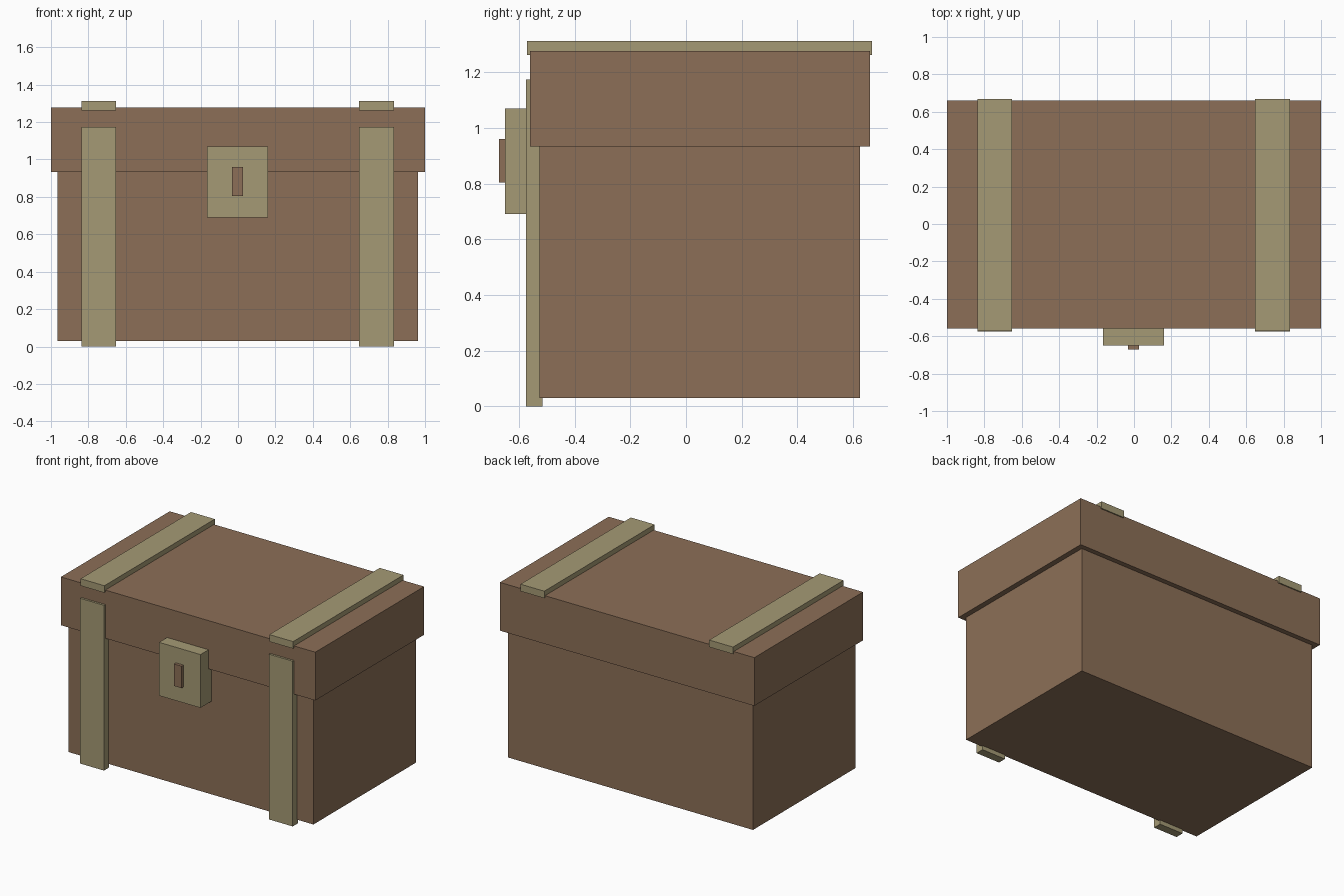
import bpy

if "Cube" in bpy.data.objects:
    bpy.data.objects.remove(bpy.data.objects["Cube"])


def material(name, rgb):
    m = bpy.data.materials.new(name)
    m.diffuse_color = (*rgb, 1.0)
    m.use_nodes = True
    m.node_tree.nodes["Principled BSDF"].inputs["Base Color"].default_value = m.diffuse_color
    return m


wood = material("brown wood", (0.262, 0.159, 0.095))
metal = material("dull brass", (0.378, 0.323, 0.178))


def box(name, x, y, z, mat):
    """Box spanning the given (min, max) ranges."""
    spans = (x, y, z)
    bpy.ops.mesh.primitive_cube_add(size=1, location=[(a + b) / 2 for a, b in spans])
    ob = bpy.context.object
    ob.name = name
    ob.scale = [b - a for a, b in spans]
    bpy.ops.object.transform_apply(location=False, rotation=False, scale=True)
    ob.data.materials.append(mat)
    return ob


# Chest body and overhanging lid
box("chest_body", (-0.965, 0.962), (-0.527, 0.626), (0.03, 0.935), wood)
box("lid", (-1.0, 1.0), (-0.56, 0.661), (0.934, 1.277), wood)

# Straps on the front and across the lid
for side, x in (("left", (-0.838, -0.651)), ("right", (0.646, 0.833))):
    box("front_strap_" + side, x, (-0.575, -0.516), (0.0, 1.174), metal)
    box("lid_strap_" + side, x, (-0.571, 0.669), (1.262, 1.312), metal)

# Lock plate with raised keyhole
box("lock_plate", (-0.165, 0.16), (-0.65, -0.52), (0.691, 1.07), metal)
box("keyhole", (-0.033, 0.027), (-0.672, -0.64), (0.804, 0.96), wood)
